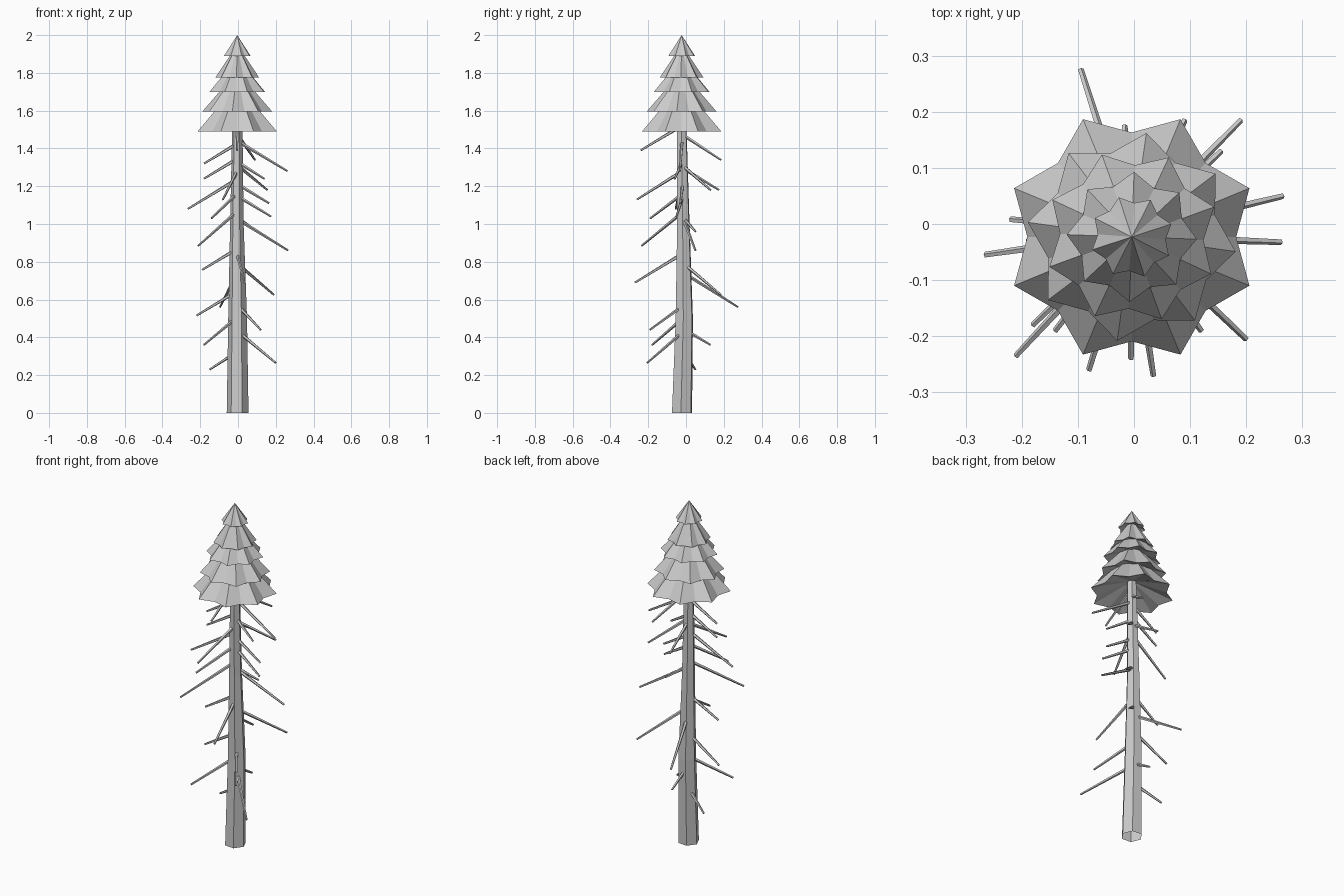
import bpy, bmesh, math
from mathutils import Vector

if "Cube" in bpy.data.objects:
    bpy.data.objects.remove(bpy.data.objects["Cube"])


def make_object(name, bm):
    bmesh.ops.recalc_face_normals(bm, faces=bm.faces)
    mesh = bpy.data.meshes.new(name)
    bm.to_mesh(mesh)
    bm.free()
    obj = bpy.data.objects.new(name, mesh)
    bpy.context.collection.objects.link(obj)
    return obj


def bridge(bm, a, b):
    n = len(a)
    for i in range(n):
        bm.faces.new((a[i], a[(i + 1) % n], b[(i + 1) % n], b[i]))


# Trunk: six-sided open tube, tapered and slightly bent (x, y, z, radius)
trunk_path = [(-0.002, -0.021, 0, 0.058), (-0.002, -0.009, 0.5, 0.050),
              (-0.006, -0.014, 1.0, 0.036), (-0.003, -0.024, 1.6, 0.026)]
bm = bmesh.new()
rings = []
for x, y, z, r in trunk_path:
    angles = [math.radians(60 * i - 6) for i in range(6)]
    rings.append([bm.verts.new((x + r * math.cos(a), y + r * math.sin(a), z)) for a in angles])
for lower, upper in zip(rings, rings[1:]):
    bridge(bm, lower, upper)
make_object("trunk", bm)


def trunk_centre(z):
    for a, b in zip(trunk_path, trunk_path[1:]):
        if z <= b[2]:
            t = (z - a[2]) / (b[2] - a[2])
            return Vector(a[:3]).lerp(Vector(b[:3]), t)
    return Vector(trunk_path[-1][:3])


# Foliage: star-edged cones with hollowed undersides (bottom z, apex z, point radius, turn)
tiers = [(1.49, 1.74, 0.227, 22.5), (1.595, 1.81, 0.187, -8), (1.70, 1.88, 0.156, 20),
         (1.775, 1.95, 0.116, 43), (1.89, 2.00, 0.074, 18)]
for k, (z0, z1, radius, turn) in enumerate(tiers):
    bm = bmesh.new()
    apex = bm.verts.new((-0.004, -0.023, z1))
    hollow = bm.verts.new((-0.004, -0.023, z0 + 0.35 * radius))
    rim = []
    for i in range(16):
        a = math.radians(turn + 22.5 * i)
        r = radius * (1 if i % 2 == 0 else 0.82)
        rim.append(bm.verts.new((-0.004 + r * math.cos(a), -0.023 + r * math.sin(a), z0)))
    for i in range(16):
        bm.faces.new((rim[i], rim[(i + 1) % 16], apex))
        bm.faces.new((rim[(i + 1) % 16], rim[i], hollow))
    make_object(f"foliage_tier_{k + 1}", bm)

# Dead branches: drooping thin rods, given by their tips
tips = [(0.262, -0.032, 1.28), (-0.18, -0.03, 1.32), (-0.18, -0.03, 1.24), (0.14, -0.06, 1.24),
        (-0.265, -0.055, 1.08), (0.09, 0.185, 1.34), (0.155, 0.13, 1.18), (-0.017, 0.175, 1.18),
        (0.165, -0.03, 1.11), (0.175, -0.05, 1.04), (0.265, 0.05, 0.86), (-0.21, -0.235, 0.885),
        (-0.19, -0.03, 0.757), (0.19, 0.185, 0.625), (-0.22, 0.008, 0.515), (-0.095, 0.275, 0.56),
        (0.12, -0.19, 0.44), (-0.18, -0.18, 0.36), (0.20, -0.205, 0.265), (-0.15, 0.05, 0.23),
        (-0.14, -0.19, 1.03), (0.10, 0.05, 0.96), (0.035, -0.27, 0.69), (-0.005, -0.24, 1.39),
        (-0.08, -0.26, 1.13), (0.0, 0.13, 0.36)]
bm = bmesh.new()
for tip in tips:
    end = Vector(tip)
    c = trunk_centre(end.z + 0.14)
    run = math.hypot(end.x - c.x, end.y - c.y)
    start = trunk_centre(end.z + 0.6 * run)
    start.z = end.z + 0.6 * run
    axis = end - start
    side = axis.cross(Vector((0, 0, 1))).normalized()
    up = side.cross(axis).normalized()
    ends = []
    for p, r in ((start, 0.010), (end, 0.0055)):
        ends.append([bm.verts.new(p + r * (math.cos(i * math.tau / 5) * side +
                                           math.sin(i * math.tau / 5) * up)) for i in range(5)])
    bridge(bm, *ends)
    bm.faces.new(ends[0])
    bm.faces.new(ends[1])
make_object("dead_branches", bm)
